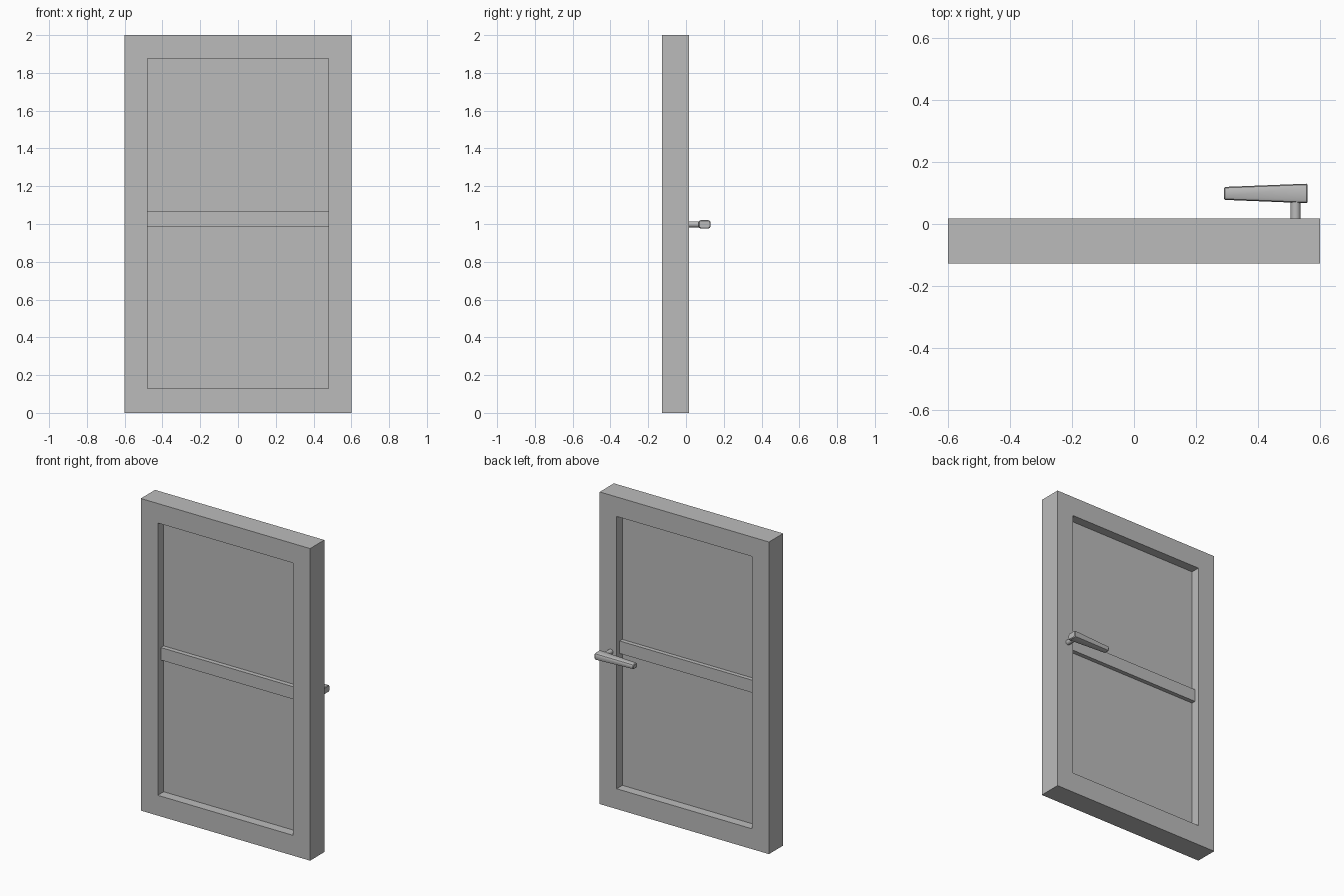
import bpy
import bmesh
from math import radians
from mathutils import Vector

if "Cube" in bpy.data.objects:
    bpy.data.objects.remove(bpy.data.objects["Cube"], do_unlink=True)


def make_material(name, rgb):
    mat = bpy.data.materials.new(name)
    mat.use_nodes = True
    color = (*rgb, 1)
    mat.diffuse_color = color
    mat.node_tree.nodes["Principled BSDF"].inputs["Base Color"].default_value = color
    return mat


grey = make_material("light grey", (0.5, 0.5, 0.5))


def finish(name, bm):
    bmesh.ops.recalc_face_normals(bm, faces=bm.faces)
    mesh = bpy.data.meshes.new(name)
    bm.to_mesh(mesh)
    bm.free()
    mesh.materials.append(grey)
    obj = bpy.data.objects.new(name, mesh)
    bpy.context.collection.objects.link(obj)
    return obj


def box_mesh(low, high):
    bm = bmesh.new()
    bmesh.ops.create_cube(bm, size=1)
    low, high = Vector(low), Vector(high)
    for v in bm.verts:
        v.co = (low + high) / 2 + v.co * (high - low)
    return bm


FRONT, BACK, MIDDLE = -0.127, 0.017, -0.055
OPEN_X, OPEN_LOW, OPEN_HIGH = 0.48, 0.13, 1.875

# Frame: one picture-frame ring, extruded through its depth
bm = bmesh.new()
rings = []
for half, low, high in ((0.6, 0, 2), (OPEN_X, OPEN_LOW, OPEN_HIGH)):
    corners = ((-half, low), (half, low), (half, high), (-half, high))
    rings.append([bm.verts.new((x, FRONT, z)) for x, z in corners])
outer, inner = rings
faces = []
for i in range(4):
    j = (i + 1) % 4
    faces.append(bm.faces.new((outer[i], outer[j], inner[j], inner[i])))
# Merge the mitred corners into straight-looking flat faces
extruded = bmesh.ops.extrude_face_region(bm, geom=faces, use_keep_orig=True)
moved = [g for g in extruded["geom"] if isinstance(g, bmesh.types.BMVert)]
bmesh.ops.translate(bm, verts=moved, vec=(0, BACK - FRONT, 0))
finish("door_frame", bm)

# Recessed panel and the rail that crosses it
finish("door_panel", box_mesh((-OPEN_X, MIDDLE - 0.012, OPEN_LOW),
                              (OPEN_X, MIDDLE + 0.014, OPEN_HIGH)))
finish("middle_rail", box_mesh((-OPEN_X, MIDDLE - 0.041, 0.985),
                               (OPEN_X, MIDDLE + 0.041, 1.065)))

# Handle neck
bpy.ops.mesh.primitive_cylinder_add(vertices=24, radius=0.016, depth=0.08,
                                    location=(0.521, 0.045, 0.998),
                                    rotation=(radians(90), 0, 0))
neck = bpy.context.object
neck.name = "handle_neck"
neck.data.materials.append(grey)
bpy.ops.object.shade_smooth_by_angle(angle=radians(30))

# Handle lever: a box tapered towards its free end, with chamfered edges
bm = box_mesh((0.29, 0.067, 0.976), (0.56, 0.13, 1.02))
for v in bm.verts:
    if v.co.x < 0.4:
        v.co.y = 0.099 + (v.co.y - 0.099) * 0.66
        v.co.z = 0.998 + (v.co.z - 0.998) * 0.72
long_edges = [e for e in bm.edges
              if abs(e.verts[0].co.x - e.verts[1].co.x) > 0.1]
bmesh.ops.bevel(bm, geom=long_edges, offset=0.011, segments=2, profile=0.5,
                affect="EDGES")
end_edges = [e for e in bm.edges
             if abs(e.verts[0].co.x - e.verts[1].co.x) < 0.01]
bmesh.ops.bevel(bm, geom=end_edges, offset=0.004, segments=1, affect="EDGES")
lever = finish("handle_lever", bm)
bpy.ops.object.select_all(action="DESELECT")
lever.select_set(True)
bpy.context.view_layer.objects.active = lever
bpy.ops.object.shade_smooth_by_angle(angle=radians(35))
